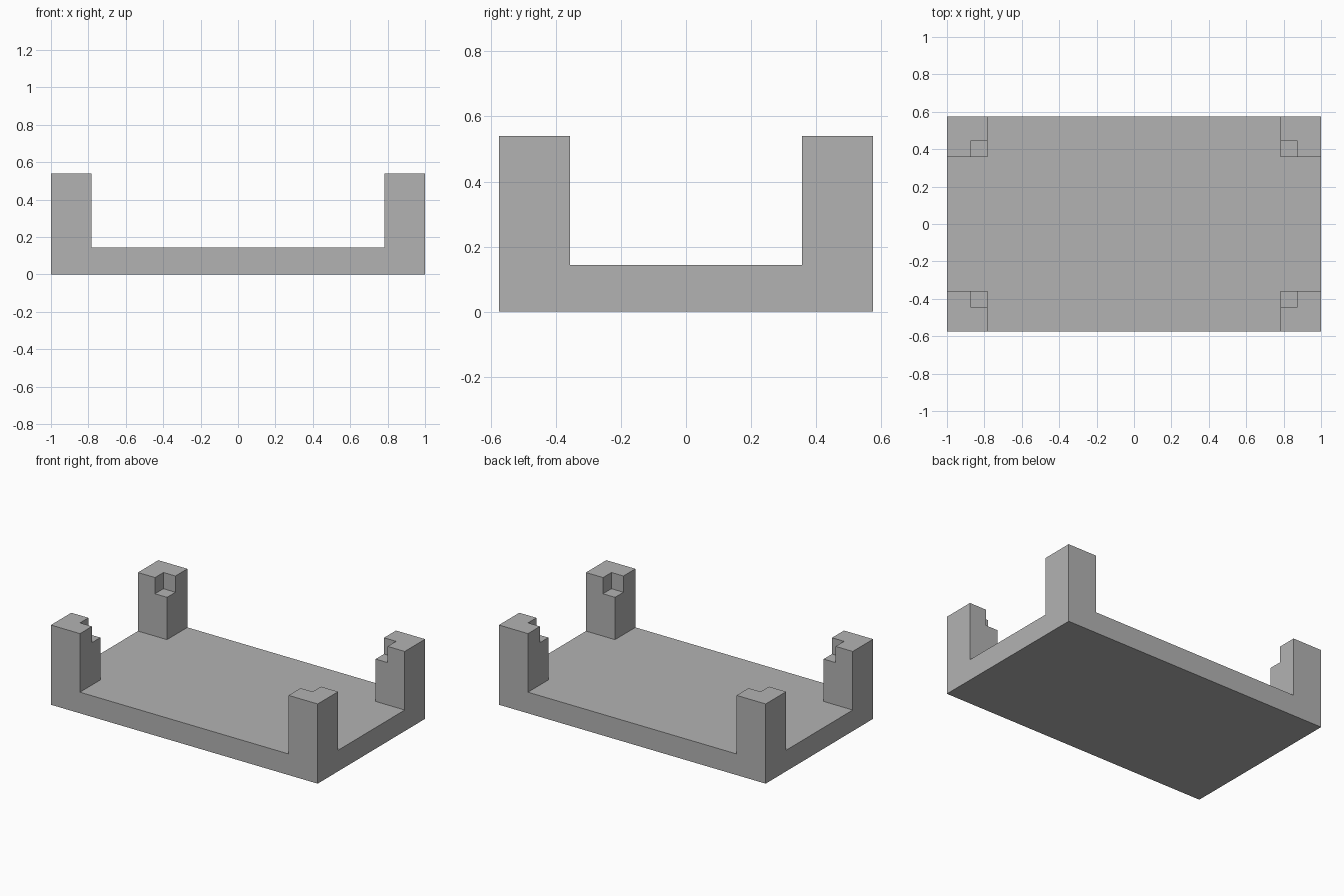
import bpy
import bmesh
from mathutils import Matrix, Vector

old = bpy.data.objects.get("Cube")
if old:
    bpy.data.objects.remove(old, do_unlink=True)

HALF_X, HALF_Y = 1.0, 0.575
PLATE_TOP, POST_TOP = 0.143, 0.54
POST = 0.218            # post width
NOTCH = 0.09            # notch width
LEDGE = 0.43            # notch floor height

grey = bpy.data.materials.new("plain_grey")
grey.use_nodes = True
colour = (0.45, 0.45, 0.45, 1)
grey.diffuse_color = colour
grey.node_tree.nodes["Principled BSDF"].inputs["Base Color"].default_value = colour


def box(name, a, b):
    """Box between two opposite corners."""
    a, b = Vector(a), Vector(b)
    size = [abs(v) for v in b - a]
    bm = bmesh.new()
    bmesh.ops.create_cube(bm, size=1, matrix=Matrix.Translation((a + b) / 2) @ Matrix.Diagonal((*size, 1)))
    mesh = bpy.data.meshes.new(name)
    bm.to_mesh(mesh)
    bm.free()
    mesh.materials.append(grey)
    obj = bpy.data.objects.new(name, mesh)
    bpy.context.collection.objects.link(obj)
    return obj


# Base plate
box("base_plate", (-HALF_X, -HALF_Y, 0), (HALF_X, HALF_Y, PLATE_TOP))

# Corner posts, each with a notch cut from its inner top corner
for end, sy in (("front", -1), ("back", 1)):
    for side, sx in (("right", -1), ("left", 1)):
        inner_x, inner_y = HALF_X - POST, HALF_Y - POST
        post = box(f"{end}_{side}_post", (sx * HALF_X, sy * HALF_Y, PLATE_TOP),
                   (sx * inner_x, sy * inner_y, POST_TOP))
        cutter = box("notch_cutter", (sx * (inner_x - NOTCH), sy * (inner_y - NOTCH), LEDGE),
                     (sx * (inner_x + NOTCH), sy * (inner_y + NOTCH), POST_TOP + NOTCH))
        cutter.hide_render = True
        cut = post.modifiers.new("notch", 'BOOLEAN')
        cut.operation = 'DIFFERENCE'
        cut.solver = 'EXACT'
        cut.object = cutter
        bpy.context.view_layer.objects.active = post
        bpy.ops.object.modifier_apply(modifier=cut.name)
        bpy.data.objects.remove(cutter, do_unlink=True)
